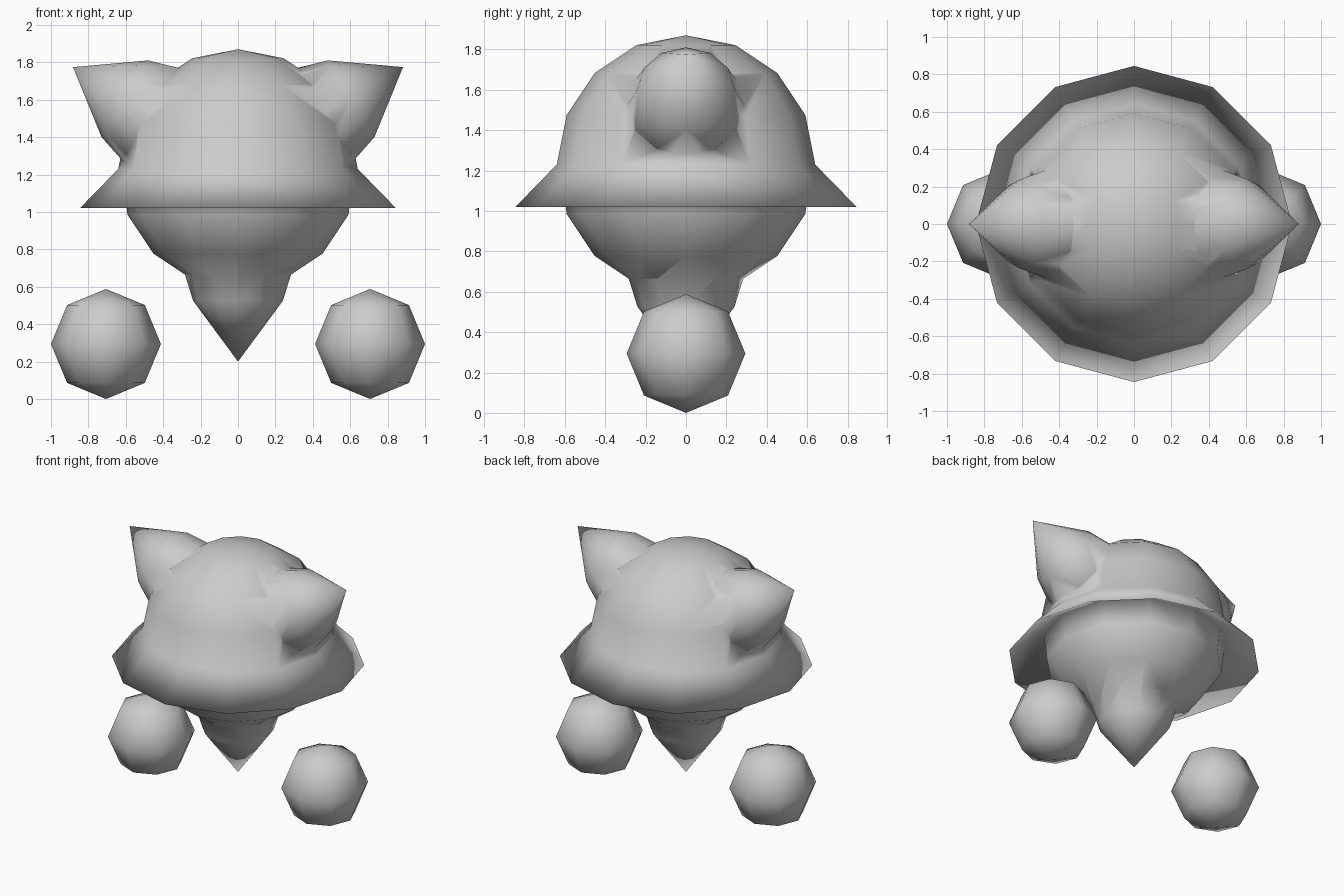
import bpy, bmesh, math
from mathutils import Vector, Matrix

if "Cube" in bpy.data.objects:
    bpy.data.objects.remove(bpy.data.objects["Cube"])

grey = bpy.data.materials.new("plain_grey")
grey.diffuse_color = (0.6, 0.6, 0.6, 1)
grey.use_nodes = True
grey.node_tree.nodes["Principled BSDF"].inputs["Base Color"].default_value = grey.diffuse_color


def lathe(name, profile, sides, matrix=Matrix()):
    """Closed smooth solid spun about local z; the profile runs from top pole to bottom pole."""
    bm = bmesh.new()
    rings = []
    for r, z in profile:
        n = 1 if r == 0 else sides
        rings.append([bm.verts.new((r * math.cos(math.tau * i / sides),
                                    r * math.sin(math.tau * i / sides), z)) for i in range(n)])
    for a, b in zip(rings, rings[1:]):
        for i in range(sides):
            j = (i + 1) % sides
            quad = [a[i % len(a)], b[i % len(b)], b[j % len(b)], a[j % len(a)]]
            bm.faces.new(list(dict.fromkeys(quad)))
    bmesh.ops.transform(bm, matrix=matrix, verts=bm.verts)
    bmesh.ops.recalc_face_normals(bm, faces=bm.faces)
    for f in bm.faces:
        f.smooth = True
    mesh = bpy.data.meshes.new(name)
    bm.to_mesh(mesh)
    bm.free()
    mesh.materials.append(grey)
    ob = bpy.data.objects.new(name, mesh)
    bpy.context.collection.objects.link(ob)
    return ob


def spike(name, centre, direction):
    """Rounded knob drawn out to a point."""
    turn = Vector((0, 0, 1)).rotation_difference(Vector(direction)).to_matrix().to_4x4()
    profile = [(0, 0.485), (0.24, 0.16), (0.29, 0), (0.24, -0.16), (0, -0.29)]
    return lathe(name, profile, 12, Matrix.Translation(centre) @ turn)


# round body with a folded, flared brim at its middle
R, MID = 0.64, 1.23
arc = [(R * math.sin(math.radians(a)), MID + R * math.cos(math.radians(a)))
       for a in (22.5, 45, 67.5, 90, 112.5, 135, 157.5)]
brim = [(0.845, 1.02), (0.61, 1.16)]
body = lathe("body", [(0, MID + R)] + arc[:4] + brim + arc[4:] + [(0, MID - R)], 12)

# pointed ears and chin, merged into the body
parts = [spike("chin", (0, 0, 0.685), (0, 0, -1))]
for side, s in (("left", -1), ("right", 1)):
    parts.append(spike(side + "_ear", (s * 0.468, 0, 1.522), (s * 0.854, 0, 0.52)))
bpy.context.view_layer.objects.active = body
for part in parts:
    mod = body.modifiers.new("merge", 'BOOLEAN')
    mod.operation = 'UNION'
    mod.solver = 'EXACT'
    mod.object = part
    bpy.ops.object.modifier_apply(modifier=mod.name)
    bpy.data.objects.remove(part)
for p in body.data.polygons:
    p.use_smooth = True

# floating round feet
B = 0.294
ball = [(0, B)] + [(B * math.sin(math.radians(a)), B * math.cos(math.radians(a)))
                   for a in (45, 90, 135)] + [(0, -B)]
for side, s in (("left", -1), ("right", 1)):
    lathe(side + "_foot", ball, 8, Matrix.Translation((s * (1 - B), 0, B)))
